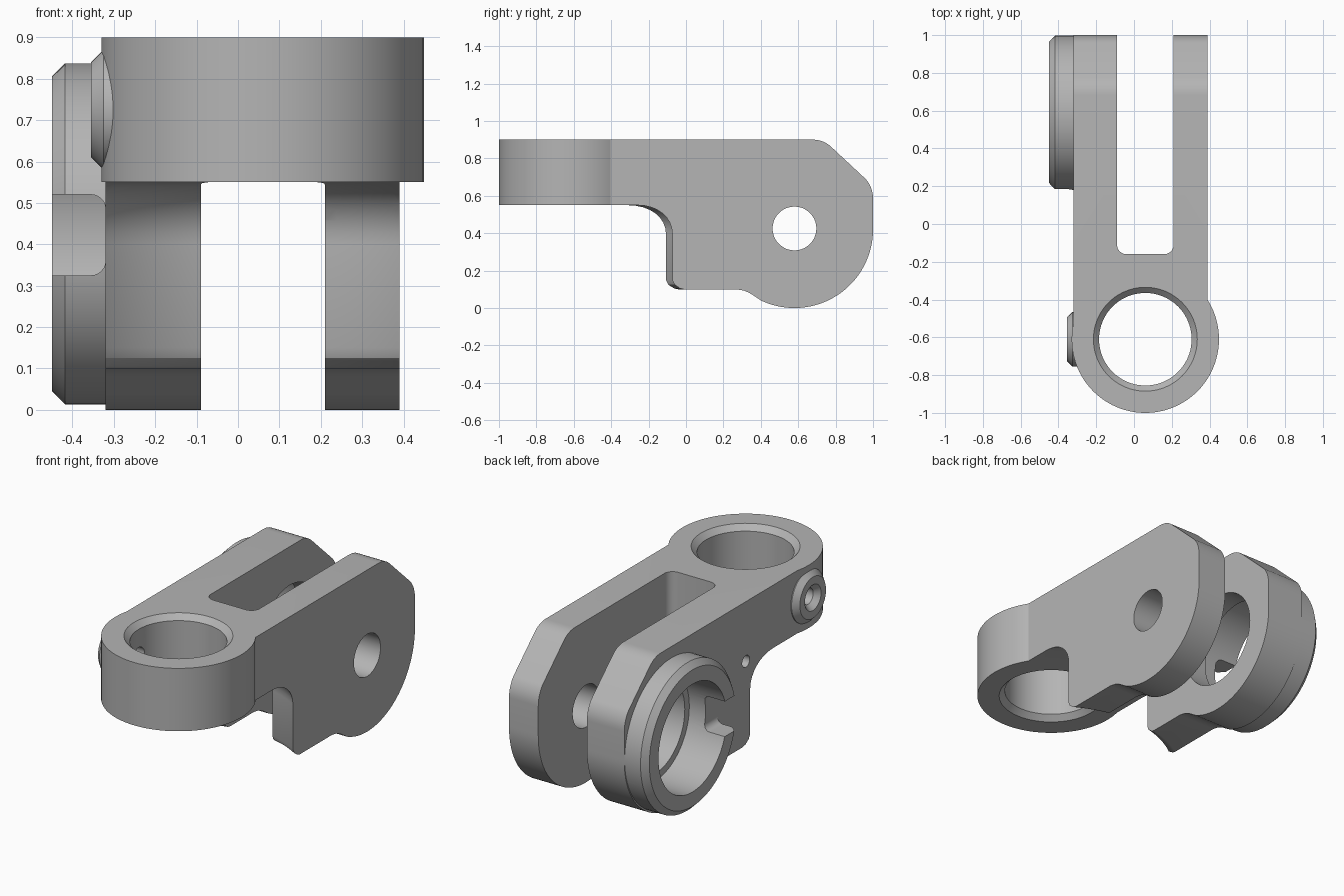
import bpy, bmesh, math

cube = bpy.data.objects.get("Cube")
if cube:
    bpy.data.objects.remove(cube, do_unlink=True)

grey = bpy.data.materials.new("machined_grey")
grey.use_nodes = True
grey.diffuse_color = (0.46, 0.46, 0.46, 1)
grey.node_tree.nodes["Principled BSDF"].inputs["Base Color"].default_value = (0.46, 0.46, 0.46, 1)

RING = (0.06, -0.61)      # vertical clamp axis (x, y)
PIVOT = (0.58, 0.42)      # cross pin axis (y, z)


def finish(name, bm):
    bmesh.ops.recalc_face_normals(bm, faces=bm.faces[:])
    mesh = bpy.data.meshes.new(name)
    bm.to_mesh(mesh)
    bm.free()
    mesh.materials.append(grey)
    ob = bpy.data.objects.new(name, mesh)
    bpy.context.collection.objects.link(ob)
    return ob


def arc(centre, r, start, end, n=8):
    """Points on an arc, angles in degrees."""
    angles = [math.radians(start + (end - start) * i / n) for i in range(n + 1)]
    return [(centre[0] + r * math.cos(a), centre[1] + r * math.sin(a)) for a in angles]


def prism(name, points, low, high, place):
    """Extrude a flat outline; place turns (u, v, depth) into x, y, z."""
    bm = bmesh.new()
    ends = [[bm.verts.new(place(u, v, d)) for u, v in points] for d in (low, high)]
    for end in ends:
        bm.faces.new(end)
    n = len(points)
    for i in range(n):
        j = (i + 1) % n
        bm.faces.new((ends[0][i], ends[0][j], ends[1][j], ends[1][i]))
    return finish(name, bm)


def lathe(name, profile, place, steps=80):
    """Solid of revolution from (radius, depth) points, capped at both ends."""
    bm = bmesh.new()
    loops = []
    for r, d in profile:
        circle = arc((0, 0), r, 0, 360, steps)[:-1]
        loops.append([bm.verts.new(place(u, v, d)) for u, v in circle])
    bm.faces.new(loops[0])
    bm.faces.new(loops[-1])
    for a, b in zip(loops, loops[1:]):
        for i in range(steps):
            j = (i + 1) % steps
            bm.faces.new((a[i], a[j], b[j], b[i]))
    return finish(name, bm)


def along_x(y=0, z=0):
    return lambda u, v, d: (d, y + u, z + v)


def along_z(x=0, y=0):
    return lambda u, v, d: (x + u, y + v, d)


def along_y(u, v, d):
    return (u, d, v)


def combine(target, tool, operation):
    mod = target.modifiers.new(operation.lower(), 'BOOLEAN')
    mod.operation = operation
    mod.solver = 'EXACT'
    mod.object = tool
    bpy.context.view_layer.objects.active = target
    bpy.ops.object.modifier_apply(modifier=mod.name)
    bpy.data.objects.remove(tool, do_unlink=True)


# Body side outline: flat top, sloped rear corner, round heel
side = [(-0.61, 0.9)]
side += arc((0.68, 0.76), 0.14, 90, 45, 6)
side += arc((0.84, 0.585), 0.16, 40, 0, 6)
side += arc(PIVOT, 0.42, 0, -115, 40)
side += [(0.34, 0.08), (0.31, 0.093), (0.27, 0.1), (-0.61, 0.1)]
body = prism("forked_arm", side, -0.32, 0.39, along_x())

# Clamp ring, side port and pivot boss
ring = lathe("clamp_ring", [(0.39, 0.55), (0.39, 0.9)], along_z(*RING), 96)

# Hollow under the front, curved about the ring axis and filleted
hollow = [(0.7, -0.1), (0.7, 0.095), (0.665, 0.105), (0.64, 0.125), (0.63, 0.15)]
hollow += arc((0.48, 0.4), 0.15, 0, 90, 8) + [(0.2, 0.55)]
combine(body, lathe("hollow_cutter", hollow, along_z(*RING), 128), 'DIFFERENCE')
combine(body, ring, 'UNION')

port = lathe("side_port", [(0.115, -0.355), (0.145, -0.325), (0.145, -0.22)],
             along_x(RING[1], 0.725), 48)
combine(body, port, 'UNION')
boss = lathe("pivot_boss", [(0.38, -0.45), (0.412, -0.418), (0.412, -0.25)],
             along_x(0.585, 0.425), 96)
combine(body, boss, 'UNION')

# Fork slot with rounded inner corners
slot = [(0.21, 1.2), (-0.09, 1.2)]
slot += arc((-0.04, -0.11), 0.05, 180, 270, 6) + arc((0.16, -0.11), 0.05, 270, 360, 6)
combine(body, prism("slot_cutter", slot, -0.2, 1.2, along_z()), 'DIFFERENCE')

# Keyway through the front of the boss wall
key = [(-0.6, 0.325)]
key += arc((-0.355, 0.36), 0.035, 270, 360, 6) + arc((-0.355, 0.485), 0.035, 0, 90, 6)
key += [(-0.6, 0.52)]
combine(body, prism("keyway_cutter", key, 0.1, 0.55, along_y), 'DIFFERENCE')

# Bores: profile, placement, steps
bores = {
    "clamp_bore": ([(0.285, 0.54), (0.245, 0.58), (0.245, 0.87), (0.285, 0.91)],
                   along_z(*RING), 80),
    "boss_bore": ([(0.3, -0.5), (0.3, -0.22), (0.26, -0.22), (0.26, 0)],
                  along_x(0.585, 0.425), 80),
    "pin_bore": ([(0.117, 0.1), (0.117, 0.5)], along_x(0.58, 0.425), 48),
    "port_bore": ([(0.085, -0.37), (0.045, -0.325), (0.045, 0)],
                  along_x(RING[1], 0.725), 32),
    "cross_hole": ([(0.033, -0.4), (0.033, 0)], along_x(-0.07, 0.567), 32),
}
for name, (profile, place, steps) in bores.items():
    combine(body, lathe(name, profile, place, steps), 'DIFFERENCE')

# Smooth curved walls, keep machined edges crisp
bpy.ops.object.select_all(action='DESELECT')
body.select_set(True)
bpy.context.view_layer.objects.active = body
bpy.ops.object.shade_smooth_by_angle(angle=math.radians(25))
